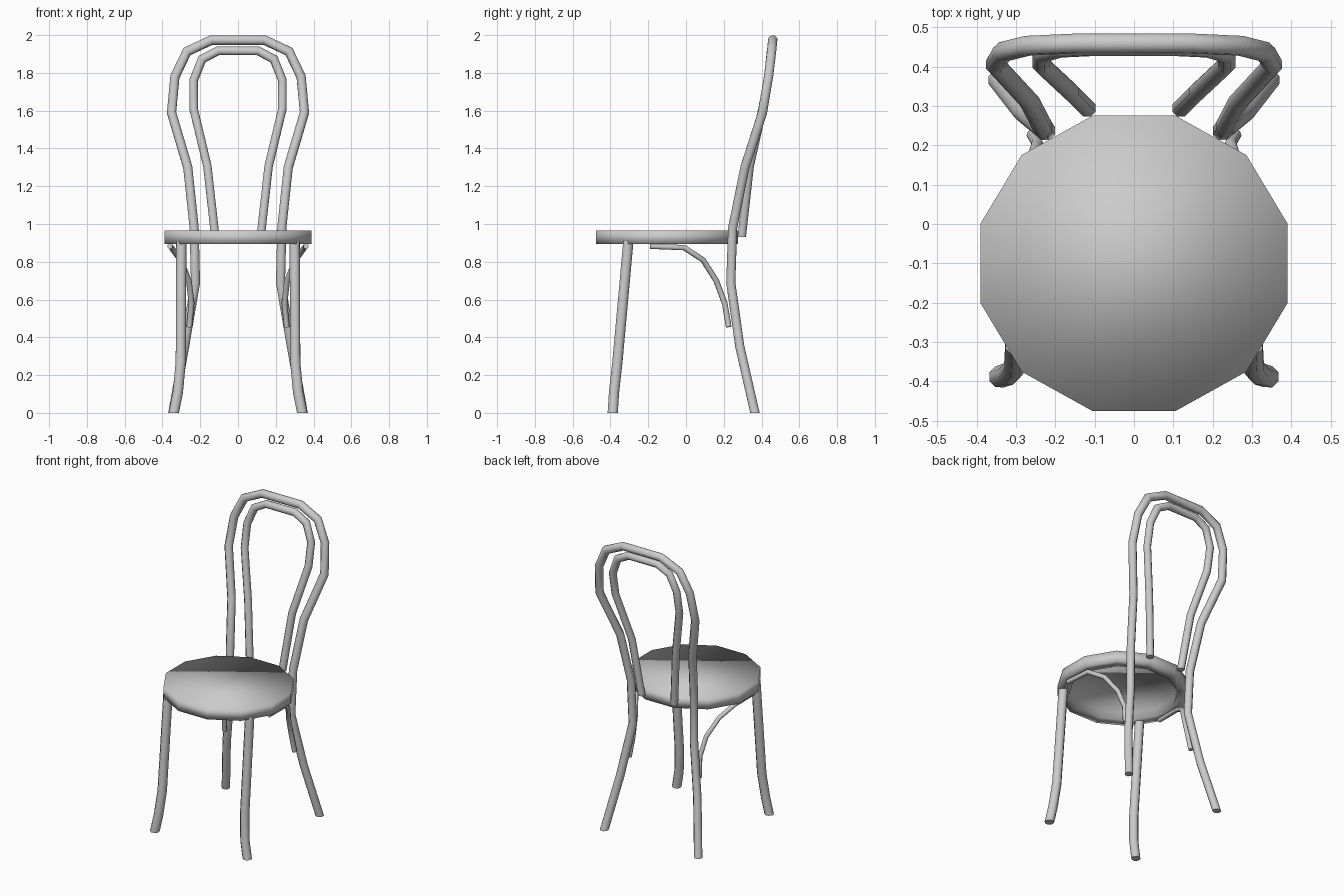
import bpy, bmesh, math
from mathutils import Vector

cube = bpy.data.objects.get("Cube")
if cube:
    bpy.data.objects.remove(cube, do_unlink=True)

# Single plain grey finish
GREY = (0.6, 0.6, 0.6, 1.0)
mat = bpy.data.materials.new("light_grey")
mat.use_nodes = True
mat.diffuse_color = GREY
bsdf = mat.node_tree.nodes["Principled BSDF"]
bsdf.inputs["Base Color"].default_value = GREY
bsdf.inputs["Roughness"].default_value = 0.7

UP = Vector((0, 0, 1))
SIDES = 8


def finish(name, bm, sharp_angle=None):
    bmesh.ops.recalc_face_normals(bm, faces=bm.faces)
    for f in bm.faces:
        f.smooth = True
    mesh = bpy.data.meshes.new(name)
    bm.to_mesh(mesh)
    bm.free()
    mesh.materials.append(mat)
    if sharp_angle:
        mesh.set_sharp_from_angle(angle=math.radians(sharp_angle))
    obj = bpy.data.objects.new(name, mesh)
    bpy.context.collection.objects.link(obj)
    return obj


def bridge(bm, a, b):
    n = len(a)
    for i in range(n):
        j = (i + 1) % n
        bm.faces.new((a[i], a[j], b[j], b[i]))


def tube(name, path, radius, level_ends=True):
    """Mitred bentwood rod; level ends are cut horizontally."""
    pts = [Vector(p) for p in path]
    dirs = [(b - a).normalized() for a, b in zip(pts, pts[1:])]
    u = dirs[0].orthogonal().normalized()
    v = dirs[0].cross(u)
    steps = [2 * math.pi * (k + 0.5) / SIDES for k in range(SIDES)]
    ring = [pts[0] + radius * (math.cos(t) * u + math.sin(t) * v) for t in steps]
    bm = bmesh.new()
    rings = []
    for i, p in enumerate(pts):
        along = dirs[max(i - 1, 0)]
        if 0 < i < len(pts) - 1:
            normal = dirs[i - 1] + dirs[i]
        else:
            normal = UP if level_ends else along
        # Slide the ring along the rod until it meets the mitre plane
        ring = [q + along * ((p - q).dot(normal) / along.dot(normal)) for q in ring]
        rings.append([bm.verts.new(q) for q in ring])
    for a, b in zip(rings, rings[1:]):
        bridge(bm, a, b)
    bm.faces.new(rings[0])
    bm.faces.new(rings[-1])
    return finish(name, bm, 60)


def mirrored(path):
    return [(-x, y, z) for x, y, z in path]


# Seat: twelve-sided disc with a rim and a recessed underside
bm = bmesh.new()
rings = []
for r, z in ((0.404, 0.965), (0.404, 0.895), (0.335, 0.895), (0.335, 0.945)):
    angles = [math.radians(15 + 30 * k) for k in range(12)]
    rings.append([bm.verts.new((r * math.cos(a), 0.963 * r * math.sin(a) - 0.1, z))
                  for a in angles])
for a, b in zip(rings, rings[1:]):
    bridge(bm, a, b)
bm.faces.new(rings[0])
bm.faces.new(rings[-1])
finish("seat", bm)

# Rear legs and outer back hoop: one continuous rod
outer = [(0.345, 0.365, 0), (0.283, 0.285, 0.35), (0.225, 0.237, 0.69),
         (0.232, 0.247, 0.98), (0.266, 0.312, 1.30), (0.352, 0.405, 1.59),
         (0.334, 0.437, 1.78), (0.27, 0.453, 1.913), (0.14, 0.459, 1.974)]
tube("rear_legs_and_outer_hoop", outer + mirrored(outer)[::-1], 0.026)

# Inner back hoop
inner = [(0.12, 0.295, 0.93), (0.162, 0.337, 1.305), (0.235, 0.405, 1.61),
         (0.235, 0.433, 1.76), (0.19, 0.446, 1.873), (0.105, 0.45, 1.917)]
tube("inner_hoop", inner + mirrored(inner)[::-1], 0.024)

# Front legs and curved side braces, mirrored left and right
leg = [(0.34, -0.388, 0), (0.318, -0.381, 0.11), (0.303, -0.363, 0.27),
       (0.30, -0.305, 0.91)]
brace = [(0.36, -0.19, 0.882), (0.352, -0.01, 0.875), (0.305, 0.09, 0.81),
         (0.26, 0.16, 0.70), (0.246, 0.205, 0.58), (0.258, 0.226, 0.455)]
for side, flip in (("left", list), ("right", mirrored)):
    tube("front_leg_" + side, flip(leg), 0.029)
    tube("brace_" + side, flip(brace), 0.015, level_ends=False)
